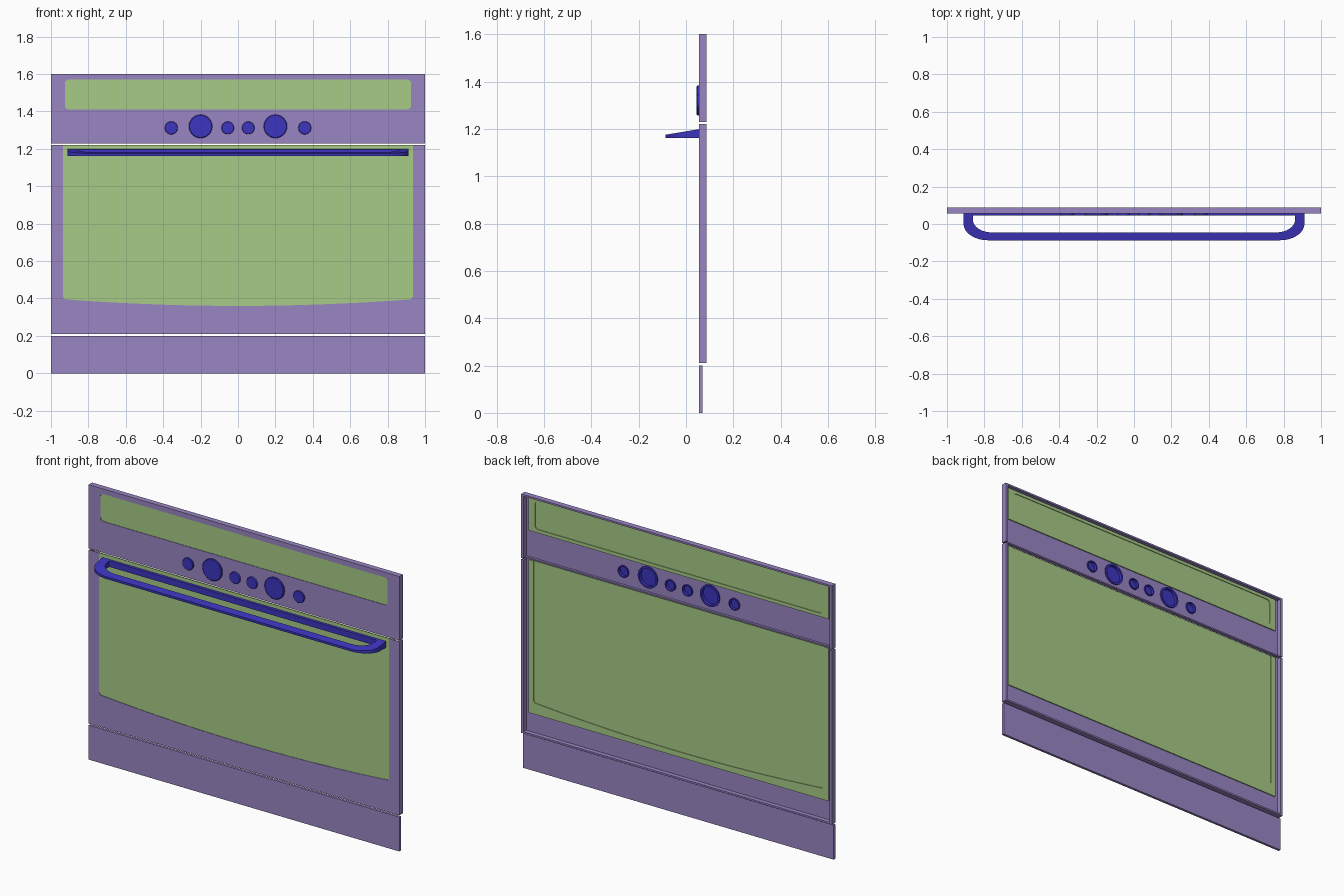
import bpy, bmesh, math
from mathutils import Matrix, Vector

if "Cube" in bpy.data.objects:
    bpy.data.objects.remove(bpy.data.objects["Cube"], do_unlink=True)


def material(name, rgb):
    m = bpy.data.materials.new(name)
    m.use_nodes = True
    m.diffuse_color = (*rgb, 1)
    m.node_tree.nodes["Principled BSDF"].inputs["Base Color"].default_value = (*rgb, 1)
    return m


PURPLE = material("purple enamel", (0.32, 0.24, 0.55))
GREEN = material("green glass", (0.39, 0.60, 0.24))
BLUE = material("blue knobs", (0.047, 0.035, 0.52))

FRONT, BACK = 0.055, 0.087


def finish(bm, name, mat):
    mesh = bpy.data.meshes.new(name)
    bm.to_mesh(mesh)
    bm.free()
    ob = bpy.data.objects.new(name, mesh)
    bpy.context.collection.objects.link(ob)
    mesh.materials.append(mat)
    return ob


def plate(name, mat, y0, y1, outline, holes=()):
    """Flat sheet in x-z with holes, thickened from y0 back to y1."""
    bm = bmesh.new()
    for loop in (outline, *holes):
        vs = [bm.verts.new((x, y0, z)) for x, z in loop]
        for a, b in zip(vs, vs[1:] + vs[:1]):
            bm.edges.new((a, b))
    bmesh.ops.triangle_fill(bm, use_beauty=True, use_dissolve=False,
                            edges=bm.edges[:], normal=(0, -1, 0))
    bm.normal_update()
    for f in bm.faces:
        if f.normal.y > 0:
            f.normal_flip()
    ob = finish(bm, name, mat)
    mod = ob.modifiers.new("thickness", 'SOLIDIFY')
    mod.thickness = y1 - y0
    mod.offset = -1
    return ob


def box(name, mat, x0, x1, y0, y1, z0, z1):
    bm = bmesh.new()
    size = Matrix.Diagonal((x1 - x0, y1 - y0, z1 - z0, 1))
    centre = Vector((x0 + x1, y0 + y1, z0 + z1)) / 2
    bmesh.ops.create_cube(bm, size=1, matrix=Matrix.Translation(centre) @ size)
    return finish(bm, name, mat)


def arc(cx, cy, rx, ry, a0, a1, n=8):
    return [(cx + rx * math.cos(math.radians(a0 + (a1 - a0) * i / n)),
             cy + ry * math.sin(math.radians(a0 + (a1 - a0) * i / n)))
            for i in range(n + 1)]


def rect(x, z0, z1):
    return [(-x, z0), (x, z0), (x, z1), (-x, z1)]


def round_rect(x, z0, z1, r):
    pts = []
    for i, (cx, cz) in enumerate(rect(x - r, z0 + r, z1 - r)):
        pts += arc(cx, cz, r, r, 180 + 90 * i, 270 + 90 * i, 4)
    return pts


def side_flanges(name, z0, z1):
    for side, s in (("left", 1), ("right", -1)):
        xs = sorted((s * 0.985, s))
        box(f"{name}_{side}_flange", PURPLE, *xs, FRONT, BACK, z0, z1)


# Control panel with display opening and knob holes
KNOBS = [(s * x, z, r) for s in (-1, 1)
         for x, z, r in ((0.2, 1.32, 0.063), (0.055, 1.312, 0.034), (0.357, 1.312, 0.035))]
display = round_rect(0.925, 1.41, 1.57, 0.02)
knob_holes = [arc(x, z, r, r, 0, 345, 23) for x, z, r in KNOBS]
plate("control_panel", PURPLE, FRONT, 0.062, rect(1, 1.228, 1.6), [display, *knob_holes])
side_flanges("control_panel", 1.228, 1.6)
box("control_panel_top_flange", PURPLE, -0.985, 0.985, FRONT, BACK, 1.59, 1.6)
box("control_panel_bottom_flange", PURPLE, -0.985, 0.985, FRONT, 0.075, 1.228, 1.236)

# Display glass: raised centre with a flange behind the panel
plate("display_glass", GREEN, 0.058, 0.064, display)
plate("display_glass_flange", GREEN, 0.062, 0.068, rect(0.965, 1.39, 1.588), [display])

# Door frame, open at the top, with a bowed lower edge to the window
TOP = 1.22
W, R = 0.935, 0.018
bow = [(x, 0.36 + 0.036 * (x / W) ** 2) for x in [(W - R) * (i / 10 - 1) for i in range(21)]]
corner = arc(W - R, bow[-1][1] + R, R, R, -60, 0, 3)
window = ([(-W, TOP)] + [(-x, z) for x, z in reversed(corner)] + bow + corner + [(W, TOP)])


def window_frame(x, z0):
    return [(x, TOP), (x, z0), (-x, z0), (-x, TOP)] + window


plate("door_frame", PURPLE, FRONT, 0.062, window_frame(1, 0.21))
side_flanges("door", 0.21, TOP)
box("door_bottom_flange", PURPLE, -0.985, 0.985, FRONT, BACK, 0.21, 0.22)

# Door glass
plate("door_glass", GREEN, 0.058, 0.064, window)
plate("door_glass_flange", GREEN, 0.062, 0.068, window_frame(0.965, 0.33))

# Lower drawer front
box("drawer_front", PURPLE, -1, 1, FRONT, 0.07, 0, 0.2)

# Knobs: hollow cups turned around the y axis
for i, (x, z, r) in enumerate(KNOBS):
    bm = bmesh.new()
    profile = [(0, 0.045), (0.94 * r, 0.045), (r, 0.048), (r, 0.069),
               (0.82 * r, 0.069), (0.82 * r, 0.052), (0, 0.052)]
    vs = [bm.verts.new((x + d, y, z)) for d, y in profile]
    edges = [bm.edges.new(p) for p in zip(vs, vs[1:])]
    bmesh.ops.spin(bm, geom=vs + edges, cent=(x, 0, z), axis=(0, 1, 0),
                   angle=math.tau, steps=24)
    bmesh.ops.remove_doubles(bm, verts=bm.verts[:], dist=0.0001)
    bmesh.ops.recalc_face_normals(bm, faces=bm.faces[:])
    finish(bm, f"knob_{i + 1}", BLUE)


# Handle: closed loop whose top slopes down toward the front
def handle_loop(x, back, front, rx, ry):
    left = arc(-x + rx, front + ry, rx, ry, 180, 270)
    right = arc(x - rx, front + ry, rx, ry, 270, 360)
    return [(-x, back), *left, *right, (x, back)]


bm = bmesh.new()
rings = []
for loop in (handle_loop(0.912, 0.058, -0.087, 0.13, 0.09),
             handle_loop(0.862, 0.046, -0.045, 0.10, 0.07)):
    low = [bm.verts.new((x, y, 1.162)) for x, y in loop]
    high = [bm.verts.new((x, y, 1.175 + 0.024 * (y + 0.087) / 0.145)) for x, y in loop]
    rings.append((low, high))
(out_low, out_high), (in_low, in_high) = rings
for a, b in ((out_low, out_high), (out_high, in_high), (in_high, in_low), (in_low, out_low)):
    for i in range(len(a)):
        j = (i + 1) % len(a)
        bm.faces.new((a[i], a[j], b[j], b[i]))
bmesh.ops.recalc_face_normals(bm, faces=bm.faces[:])
handle = finish(bm, "door_handle", BLUE)

# Smooth the round parts, keeping sharp edges
for ob in bpy.context.scene.objects:
    ob.select_set(ob.name.startswith(("knob", "door_handle")))
bpy.context.view_layer.objects.active = handle
bpy.ops.object.shade_smooth_by_angle(angle=math.radians(30))
